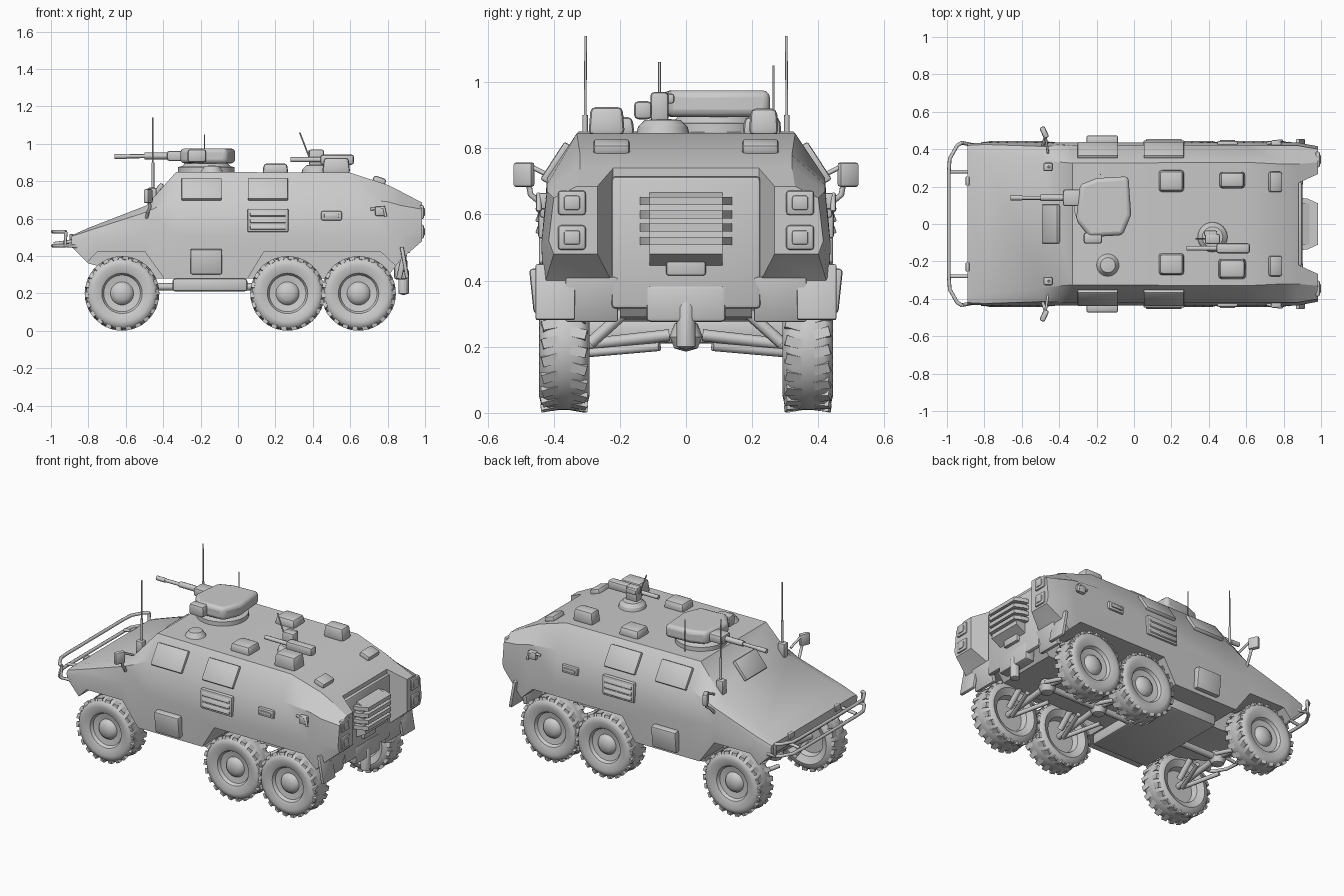
import bpy, bmesh
from math import radians, pi
from mathutils import Matrix, Vector, Euler

if "Cube" in bpy.data.objects:
    bpy.data.objects.remove(bpy.data.objects["Cube"])


def finish(name, bm, angle=30):
    bmesh.ops.remove_doubles(bm, verts=bm.verts, dist=1e-5)
    bmesh.ops.recalc_face_normals(bm, faces=bm.faces)
    me = bpy.data.meshes.new(name)
    bm.to_mesh(me)
    bm.free()
    me.shade_smooth()
    me.set_sharp_from_angle(angle=radians(angle))
    ob = bpy.data.objects.new(name, me)
    bpy.context.collection.objects.link(ob)
    return ob


def box(name, c, size, rot=(0, 0, 0), bevel=0.008, taper=1.0):
    bm = bmesh.new()
    bmesh.ops.create_cube(bm, size=1)
    for v in bm.verts:
        k = taper if v.co.z > 0 else 1
        v.co = Vector((v.co.x * size[0] * k, v.co.y * size[1] * k, v.co.z * size[2]))
    if bevel:
        bmesh.ops.bevel(bm, geom=bm.edges[:], offset=bevel, segments=2, profile=0.5, affect='EDGES')
    bm.transform(Matrix.Translation(c) @ Euler([radians(a) for a in rot]).to_matrix().to_4x4())
    return finish(name, bm)


def prism(name, pts, axis, lo, hi):
    """Extrude a 2D outline along y (points are x,z) or z (points are x,y)."""
    bm = bmesh.new()
    rings = []
    for d in (lo, hi):
        rings.append([bm.verts.new((a, d, b) if axis == 'y' else (a, b, d)) for a, b in pts])
    n = len(pts)
    for i in range(n):
        j = (i + 1) % n
        bm.faces.new((rings[0][i], rings[0][j], rings[1][j], rings[1][i]))
    bm.faces.new(rings[0])
    bm.faces.new(rings[1])
    return finish(name, bm)


def rod(name, pts, r):
    cu = bpy.data.curves.new(name, 'CURVE')
    cu.dimensions = '3D'
    cu.bevel_depth = r
    cu.bevel_resolution = 2
    cu.use_fill_caps = True
    sp = cu.splines.new('POLY')
    sp.points.add(len(pts) - 1)
    for p, co in zip(sp.points, pts):
        p.co = (*co, 1)
    ob = bpy.data.objects.new(name, cu)
    bpy.context.collection.objects.link(ob)
    return ob


def lathe_bm(profile, axis, steps=32):
    """Spin (radius, height) points about the y or z axis."""
    bm = bmesh.new()
    vs = [bm.verts.new((r, h, 0) if axis == 'y' else (r, 0, h)) for r, h in profile]
    es = [bm.edges.new(e) for e in zip(vs, vs[1:])]
    bmesh.ops.spin(bm, geom=vs + es, cent=(0, 0, 0), axis=(0, 1, 0) if axis == 'y' else (0, 0, 1),
                   angle=2 * pi, steps=steps)
    bmesh.ops.remove_doubles(bm, verts=bm.verts, dist=1e-5)
    return bm


def disc(name, c, profile, steps=24):
    bm = lathe_bm(profile, 'z', steps)
    bm.transform(Matrix.Translation(c))
    return finish(name, bm)


# Hull: lofted cross-sections (x, then y,z of sill, belt, shoulder and roof edge)
stations = [
    (-0.89, (.42, .45), (.43, .49), (.42, .505), (.38, .51)),
    (-0.80, (.43, .36), (.435, .50), (.425, .535), (.37, .55)),
    (-0.49, (.43, .28), (.435, .53), (.415, .635), (.34, .67)),
    (-0.33, (.43, .28), (.437, .51), (.42, .71), (.325, .85)),
    (0.60, (.43, .28), (.437, .51), (.42, .71), (.33, .845)),
    (0.80, (.43, .29), (.437, .51), (.42, .69), (.32, .78)),
    (0.87, (.43, .38), (.437, .51), (.42, .67), (.32, .745)),
    (0.985, (.40, .48), (.415, .52), (.40, .65), (.33, .685)),
]
bm = bmesh.new()
rings = []
for x, *half in stations:
    ring = half + [(-y, z) for y, z in reversed(half)]
    rings.append([bm.verts.new((x, y, z)) for y, z in ring])
for a, b in zip(rings, rings[1:]):
    for i in range(8):
        j = (i + 1) % 8
        bm.faces.new((a[i], a[j], b[j], b[i]))
bm.faces.new(rings[0])
bm.faces.new(rings[-1])
hull = finish("hull", bm, 30)

# Wheel wells and rear recess, cut from the hull
cutters = [prism("rear_cutter", [(.88, -.22), (.88, .22), (1.1, .32), (1.1, -.32)], 'z', .1, 1)]
wells = [[(-.86, .1), (-.82, .35), (-.75, .425), (-.50, .425), (-.38, .26), (-.36, .1)],
         [(.03, .1), (.04, .26), (.14, .425), (.76, .425), (.85, .34), (.87, .1)]]
for outline in wells:
    for s in (-1, 1):
        cutters.append(prism("well_cutter", outline, 'y', *sorted((s * .2, s * .6))))
for c in cutters:
    c.hide_render = True
    m = hull.modifiers.new("cut", 'BOOLEAN')
    m.operation = 'DIFFERENCE'
    m.object = c
    m.solver = 'EXACT'
dg = bpy.context.evaluated_depsgraph_get()
cut_mesh = bpy.data.meshes.new_from_object(hull.evaluated_get(dg))
hull.modifiers.clear()
hull.data = cut_mesh
cut_mesh.set_sharp_from_angle(angle=radians(30))
for c in cutters:
    bpy.data.objects.remove(c)
box("belly_plate", (-.15, 0, .245), (.40, .62, .07), bevel=.015)

# Wheels: shallow dished rim, domed hub and low tread lugs
bm = lathe_bm([(0, .066), (.035, .062), (.055, .048), (.062, .036), (.098, .042), (.108, .06), (.15, .076),
               (.178, .069), (.192, .05), (.192, -.05), (.178, -.069), (.15, -.076), (.11, -.055),
               (.1, -.02), (0, -.02)], 'y', 36)
for k in range(22):
    for s in (-1, 1):
        a = 2 * pi * (k + .25 * s) / 22
        mat = (Matrix.Rotation(a, 4, 'Y') @ Matrix.Translation((.186, s * .043, 0))
               @ Matrix.Rotation(s * .25, 4, 'X') @ Matrix.Rotation(s * -.15, 4, 'Z')
               @ Matrix.Diagonal((.018, .05, .03, 1)))
        bmesh.ops.create_cube(bm, size=1, matrix=mat)
wheel = finish("wheel", bm, 40)
wheel_mesh = wheel.data
bpy.data.objects.remove(wheel)
for x in (-.62, .265, .645):
    for s in (-1, 1):
        w = bpy.data.objects.new("wheel", wheel_mesh)
        w.location = (x, s * .368, .2)
        w.rotation_euler.z = 0 if s > 0 else pi
        bpy.context.collection.objects.link(w)
        # Suspension arms, drive shaft and damper
        rod("drive_shaft", [(x, s * .05, .235), (x, s * .36, .2)], .018)
        for d in (-.08, .08):
            rod("suspension_arm", [(x, s * .31, .18), (x + d, s * .08, .2)], .013)
        rod("damper", [(x + .04, s * .29, .21), (x + .04, s * .19, .30)], .018)
    disc("differential", (x, 0, .23), [(0, -.045), (.035, -.035), (.05, 0), (.035, .04), (0, .05)], 16)
rod("driveline", [(-.62, 0, .235), (.645, 0, .235)], .02)

# Parts on both flanks
for s in (-1, 1):
    for x in (-.195, .16):
        box("side_window", (x, s * .394, .757), (.215, .024, .135), (s * 33, 0, 0), .007)
    box("louver_frame", (.16, s * .432, .59), (.22, .03, .125))
    for z in (.555, .59, .625):
        box("side_louver", (.16, s * .444, z), (.19, .015, .028), (s * 20, 0, 0), .004)
    box("side_locker", (-.17, s * .445, .37), (.17, .045, .135), (s * -6, 0, 0), .01)
    box("side_vent", (.50, s * .43, .615), (.11, .025, .05))
    box("vent_slot", (.50, s * .44, .615), (.08, .02, .02), bevel=.004)
    box("side_lamp", (.76, s * .428, .64), (.055, .04, .05))
    rod("lamp_bracket", [(.71, s * .43, .65), (.78, s * .445, .66), (.79, s * .445, .61)], .008)
    # Mirrors and whip antennas
    rod("mirror_arm", [(-.49, s * .41, .60), (-.48, s * .445, .64), (-.47, s * .47, .66), (-.48, s * .48, .72)], .009)
    box("mirror", (-.48, s * .49, .72), (.03, .065, .075), (0, 0, s * 25), .01)
    rod("mirror_brace", [(-.46, s * .38, .70), (-.475, s * .48, .75)], .007)
    box("antenna_mount", (-.46, s * .305, .72), (.05, .045, .09), bevel=.01)
    rod("antenna_base", [(-.455, s * .305, .74), (-.455, s * .305, .90)], .008)
    rod("antenna", [(-.455, s * .305, .88), (-.455, s * .303, 1.14)], .004)
    # Rear lamps, mud flaps and skirts
    for z in (.635, .53):
        box("tail_lamp_frame", (.982, s * .345, z), (.025, .085, .075), bevel=.01)
        box("tail_lamp", (.990, s * .345, z), (.02, .05, .045), bevel=.008)
    box("mud_flap", (.89, s * .395, .365), (.02, .12, .17), (0, -10, 0), .006)
    box("rear_skirt", (.875, s * .285, .345), (.03, .16, .14), (0, 12, 0), .008)
    box("rear_hatch", (.755, s * .225, .802), (.07, .11, .04), (0, 19, 0), .012)
    # Front guard brackets and bonnet catches
    rod("guard_bracket", [(-.87, s * .28, .48), (-.985, s * .28, .465)], .01)
    box("bonnet_catch", (-.89, s * .23, .50), (.02, .05, .035), bevel=.005)

# Front guard: two bars closed at the ends
for z in (.53, .455):
    pts = [(-.92, .435), (-.945, .42), (-.985, .35), (-.99, .28)]
    pts = pts + [(x, -y) for x, y in reversed(pts)]
    rod("front_guard_bar", [(x, y, z) for x, y in pts], .01)
for s in (-1, 1):
    rod("guard_end", [(-.92, s * .435, .53), (-.925, s * .435, .455), (-.85, s * .42, .45)], .01)

# Rear door, grille and winch
box("rear_door", (.885, 0, .515), (.03, .45, .40), bevel=.012)
prism("grille_core", [(.89, .67), (.945, .65), (.965, .48), (.89, .44)], 'y', -.11, .11)
for z in (.64, .60, .56, .52):
    prism("grille_slat", [(.89, -.14), (.93, -.135), (.985, -.11), (.985, .11), (.93, .135), (.89, .14)],
          'z', z - .012, z + .012)
box("rear_step", (.90, 0, .445), (.04, .12, .06))
box("winch_housing", (.87, 0, .33), (.07, .24, .11), bevel=.012)
disc("tow_hitch", (.885, 0, .25), [(0, -.06), (.028, -.05), (.028, .07), (.018, .09), (0, .09)], 12)

# Roof hatches and stowage
box("front_vision_hatch", (-.445, 0, .735), (.13, .21, .025), (0, -50, 0), .008)
for name, x, y, sx, sy, z0, z1 in [
        ("roof_hatch", .20, .23, .14, .12, .84, .895), ("roof_hatch", .20, -.215, .14, .12, .84, .895),
        ("stowage_box", .525, .235, .14, .09, .84, .92), ("stowage_box", .525, -.24, .15, .11, .84, .925)]:
    box(name, (x, y, (z0 + z1) / 2), (sx, sy, z1 - z0), bevel=.016, taper=.88)
disc("commander_hatch", (-.14, -.22, .85), [(0, .035), (.04, .03), (.06, 0)])

# Remote turret with autocannon
disc("turret_ring", (-.17, .09, .845), [(0, .055), (.11, .055), (.13, .035), (.15, .03), (.15, 0)], 28)
prism_pts = [(-.31, .02), (-.29, .21), (-.20, .245), (-.03, .255), (-.015, .05), (-.06, -.06), (-.24, -.07)]
turret = prism("turret", prism_pts, 'z', .895, .975)
b = turret.modifiers.new("soften", 'BEVEL')
b.width = .022
b.segments = 3
box("gun_mantlet", (-.31, .14, .935), (.14, .09, .055), bevel=.014)
rod("gun_sleeve", [(-.50, .14, .935), (-.32, .14, .935)], .018)
rod("gun_barrel", [(-.66, .14, .932), (-.40, .14, .935)], .011)
rod("gun_muzzle", [(-.66, .14, .932), (-.60, .14, .932)], .014)
box("turret_sight", (-.22, -.075, .935), (.10, .06, .07), bevel=.014)
rod("turret_antenna", [(-.18, .265, .84), (-.18, .265, 1.05)], .003)

# Rear machine gun on a ring mount
disc("gun_ring", (.42, -.07, .845), [(0, .045), (.055, .04), (.075, .02), (.08, 0)])
box("gun_pedestal", (.42, -.08, .925), (.08, .055, .09), bevel=.012)
box("machine_gun", (.53, -.13, .915), (.18, .055, .055), bevel=.014)
rod("machine_gun_barrel", [(.28, -.13, .915), (.46, -.13, .915)], .013)
box("gunner_sight", (.41, -.05, .95), (.07, .03, .03), bevel=.008)
rod("sight_antenna", [(.33, -.08, 1.06), (.38, -.08, .93)], .004)
